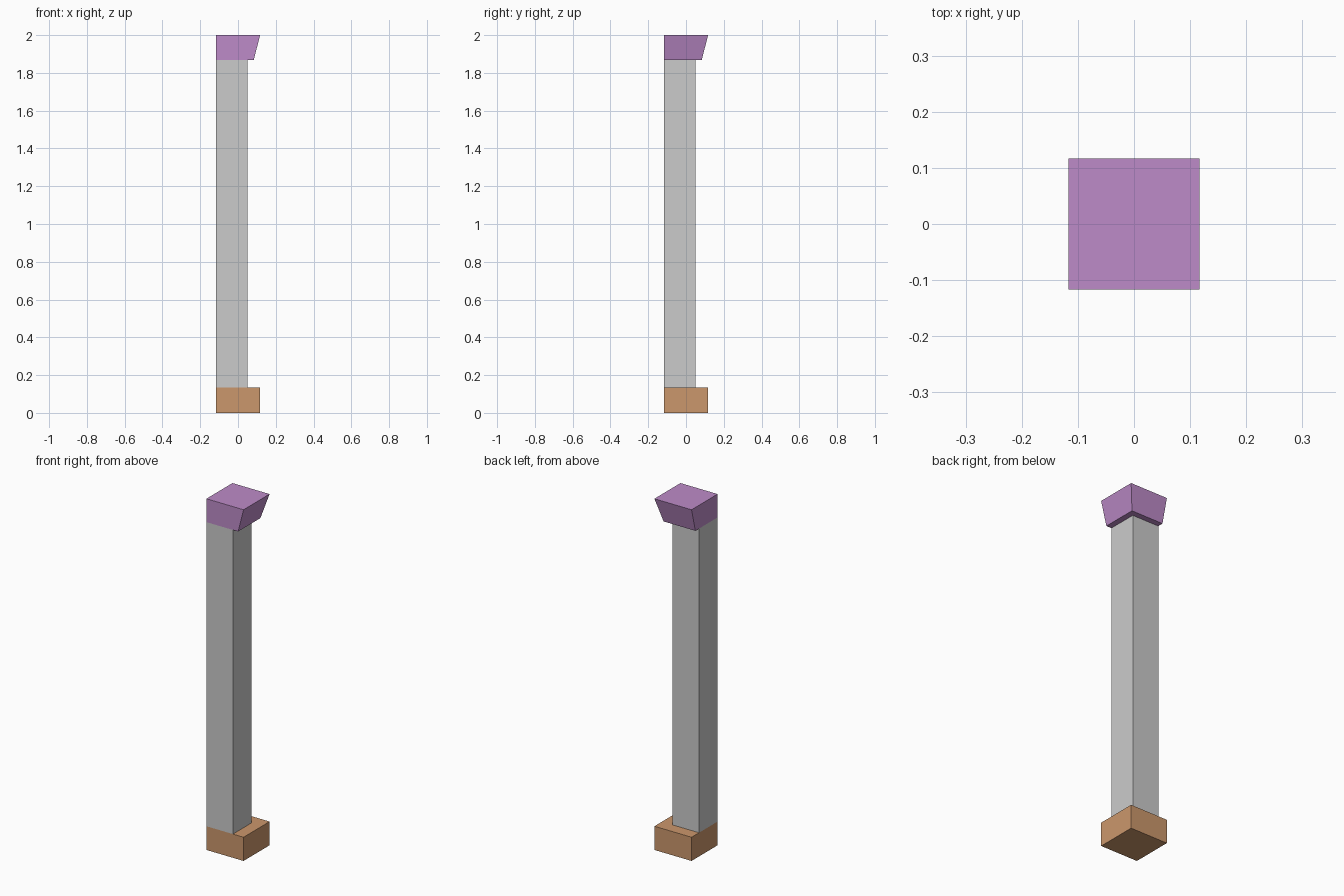
import bpy, bmesh

if "Cube" in bpy.data.objects:
    bpy.data.objects.remove(bpy.data.objects["Cube"])

LOW = -0.117  # flush corner shared by all parts on the left and front


def square_block(name, z0, z1, high0, high1, color=None):
    """Four-sided block from the flush corner; far sides may taper."""
    bm = bmesh.new()
    bmesh.ops.create_cube(bm, size=2)
    for v in bm.verts:
        high = high1 if v.co.z > 0 else high0
        v.co.x = high if v.co.x > 0 else LOW
        v.co.y = high if v.co.y > 0 else LOW
        v.co.z = z1 if v.co.z > 0 else z0
    mesh = bpy.data.meshes.new(name)
    bm.to_mesh(mesh)
    bm.free()
    obj = bpy.data.objects.new(name, mesh)
    bpy.context.collection.objects.link(obj)
    if color:
        mat = bpy.data.materials.new(name + "_material")
        mat.diffuse_color = color
        mat.use_nodes = True
        mat.node_tree.nodes["Principled BSDF"].inputs["Base Color"].default_value = mat.diffuse_color
        mesh.materials.append(mat)
    return obj


# Foot block
square_block("base", 0.0, 0.135, 0.117, 0.117, (0.60, 0.31, 0.15, 1))
# Square post
square_block("shaft", 0.135, 1.867, 0.05, 0.05)
# Top block flaring out to the right and back
square_block("capital", 1.867, 2.0, 0.083, 0.117, (0.51, 0.26, 0.58, 1))
